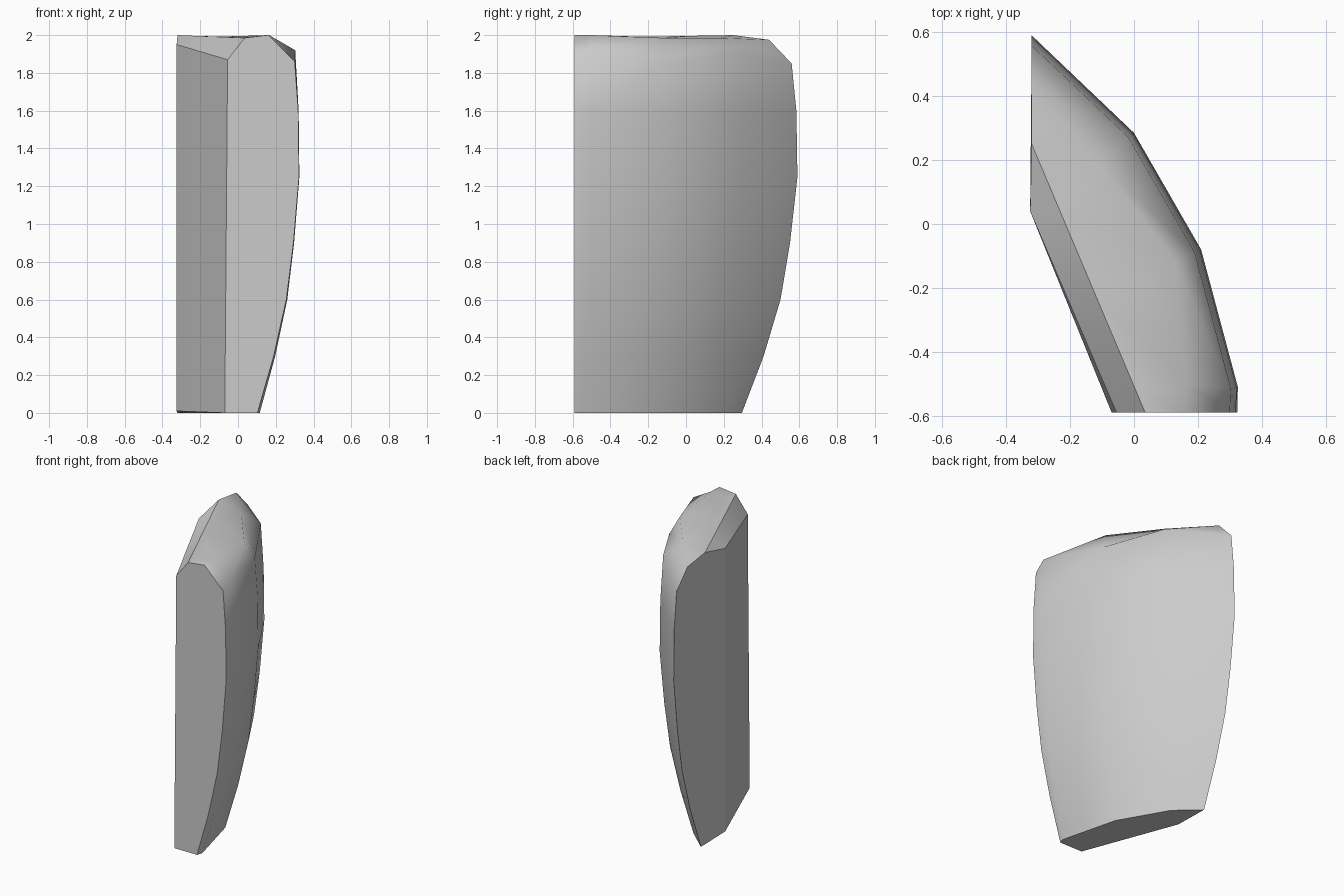
import bpy
import bmesh
from mathutils import Vector

cube = bpy.data.objects.get("Cube")
if cube:
    bpy.data.objects.remove(cube, do_unlink=True)

# One flat stone grey
grey = bpy.data.materials.new("stone_grey")
grey.use_nodes = True
colour = (0.6, 0.6, 0.6, 1)
grey.diffuse_color = colour
grey.node_tree.nodes["Principled BSDF"].inputs["Base Color"].default_value = colour

# Bulging outer side: height and inward drop from the widest outline
bulge = [(0, 0.21), (0.3, 0.128), (0.6, 0.064), (0.9, 0.028), (1.25, 0), (1.6, 0.004)]

# Stations around the curve: widest point, inward direction, shoulder height, ridge point
stations = [
    ((0.323, -0.59), (-1.05, 0), 1.86, (0.16, -0.59, 2.0)),
    ((0.325, -0.51), (-1.0, -0.2), 1.92, (0.165, -0.5, 2.0)),
    ((0.21, -0.08), (-0.92, -0.39), 1.86, (0.13, -0.12, 1.985)),
    ((0.0, 0.285), (-0.79, -0.61), 1.91, (-0.1, 0.18, 1.985)),
    ((-0.32, 0.59), (0, -1.4), 1.85, (-0.32, 0.44, 1.975)),
]

# Straight edges of the inner side, from the front end to the back end
inner_edges = [
    (Vector((0.035, -0.59, 1.985)), Vector((-0.32, 0.25, 2.0))),
    (Vector((-0.055, -0.59, 1.87)), Vector((-0.325, 0.04, 1.95))),
    (Vector((-0.07, -0.59, 0)), Vector((-0.325, 0.04, 0.01))),
]

bm = bmesh.new()
rings = []
for (x, y), (dx, dy), shoulder, ridge in stations:
    t = (y + 0.59) / 1.18
    points = [(x + dx * d, y + dy * d, z) for z, d in bulge + [(shoulder, 0.022)]]
    points.append(ridge)
    points += [a.lerp(b, t) for a, b in inner_edges]
    rings.append([bm.verts.new(p) for p in points])

# Skin between stations, and a flat cap at each end
n = len(rings[0])
for a, b in zip(rings, rings[1:]):
    for i in range(n):
        j = (i + 1) % n
        bm.faces.new((a[i], a[j], b[j], b[i])).smooth = True
caps = [bm.faces.new(rings[0]), bm.faces.new(rings[-1])]

# Crisp edges around the caps, base and inner chamfer; the bulge stays smooth
crisp = {0, n - 3, n - 2, n - 1}
for a, b in zip(rings, rings[1:]):
    for i in crisp:
        bm.edges.get((a[i], b[i])).smooth = False
for cap in caps:
    for edge in cap.edges:
        edge.smooth = False
bmesh.ops.recalc_face_normals(bm, faces=bm.faces)

mesh = bpy.data.meshes.new("curved_stone_slab")
bm.to_mesh(mesh)
bm.free()
mesh.materials.append(grey)
slab = bpy.data.objects.new("curved_stone_slab", mesh)
bpy.context.collection.objects.link(slab)
